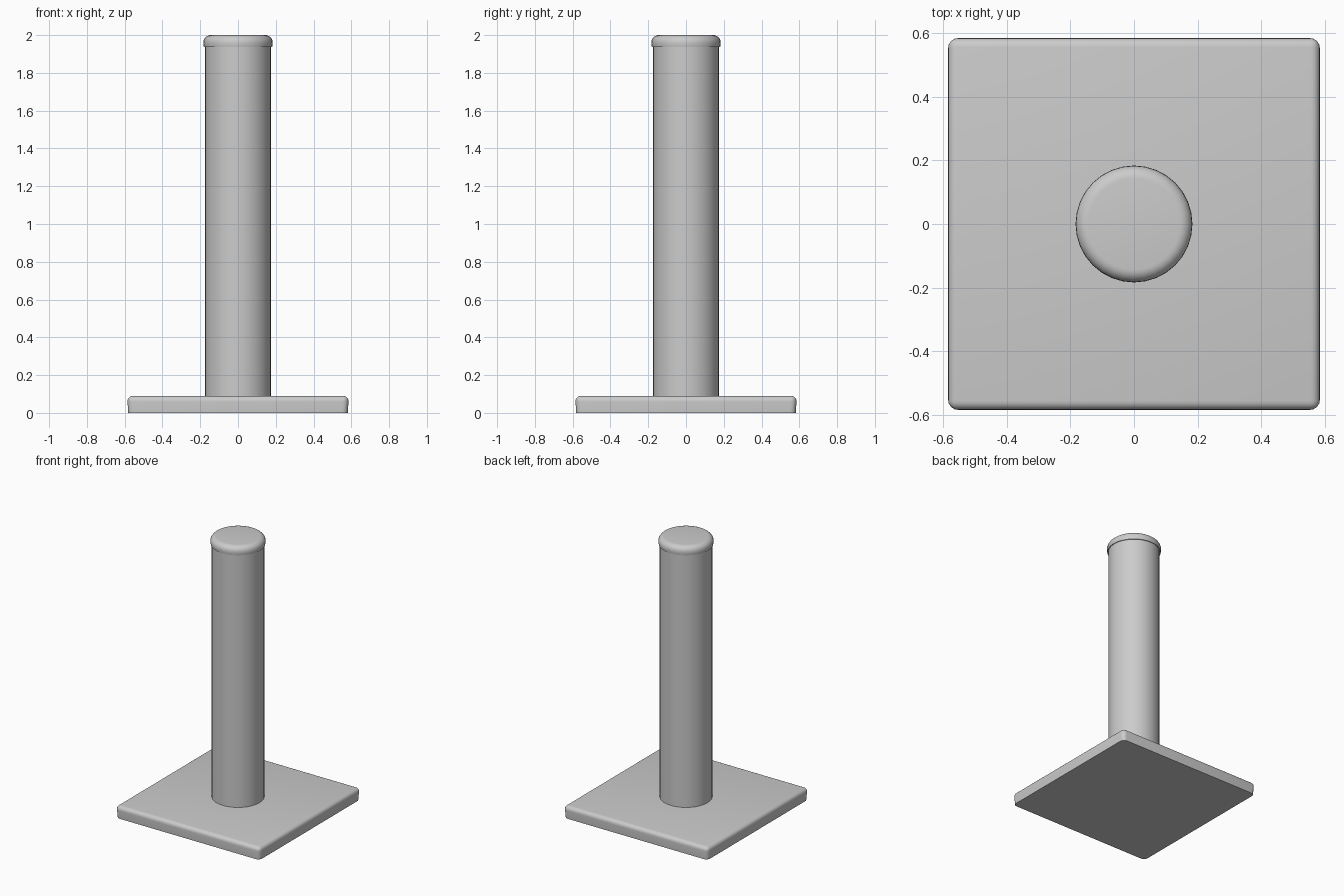
import bpy
import bmesh
import math

cube = bpy.data.objects.get("Cube")
if cube:
    bpy.data.objects.remove(cube, do_unlink=True)

# One plain grey for the whole model
grey = bpy.data.materials.new("plain_grey")
grey.use_nodes = True
colour = (0.6, 0.6, 0.6, 1)
grey.diffuse_color = colour
grey.node_tree.nodes["Principled BSDF"].inputs["Base Color"].default_value = colour


def finish(name, bm, angle):
    bmesh.ops.recalc_face_normals(bm, faces=bm.faces)
    mesh = bpy.data.meshes.new(name)
    bm.to_mesh(mesh)
    bm.free()
    mesh.materials.append(grey)
    obj = bpy.data.objects.new(name, mesh)
    bpy.context.collection.objects.link(obj)
    bpy.ops.object.select_all(action="DESELECT")
    obj.select_set(True)
    bpy.context.view_layer.objects.active = obj
    bpy.ops.object.shade_smooth_by_angle(angle=math.radians(angle))
    return obj


def turned(name, profile, sides=32):
    """Revolve (radius, height) points about z, closed at both ends."""
    bm = bmesh.new()
    rings = []
    for r, z in profile:
        rings.append([bm.verts.new((r * math.cos(a), r * math.sin(a), z))
                      for a in (math.tau * i / sides for i in range(sides))])
    for low, high in zip(rings, rings[1:]):
        for i in range(sides):
            j = (i + 1) % sides
            bm.faces.new((low[i], low[j], high[j], high[i]))
    bm.faces.new(rings[0][::-1])
    bm.faces.new(rings[-1])
    return finish(name, bm, 40)


# Square base plate: rounded upper edges and corners, sharp flat bottom
HALF, THICK, ROUND = 0.587, 0.09, 0.03
bm = bmesh.new()
bmesh.ops.create_cube(bm, size=1)
for v in bm.verts:
    inset = 0.006 if v.co.z < 0 else 0
    v.co.x = math.copysign(HALF - inset, v.co.x)
    v.co.y = math.copysign(HALF - inset, v.co.y)
    v.co.z = THICK if v.co.z > 0 else 0
edges = [e for e in bm.edges if max(v.co.z for v in e.verts) > 0]
bmesh.ops.bevel(bm, geom=edges, offset=ROUND, segments=5, profile=0.5,
                affect="EDGES", clamp_overlap=True)
finish("base_plate", bm, 40)

# Upright post
turned("post", [(0.175, 0.08), (0.175, 1.945)])

# Cap with a small overhang and a rounded shoulder
cap_profile = [(0.17, 1.938), (0.181, 1.938), (0.184, 1.955)]
for k in range(1, 7):
    a = math.pi / 2 * k / 6
    cap_profile.append((0.144 + 0.04 * math.cos(a), 1.96 + 0.04 * math.sin(a)))
turned("cap", cap_profile)
